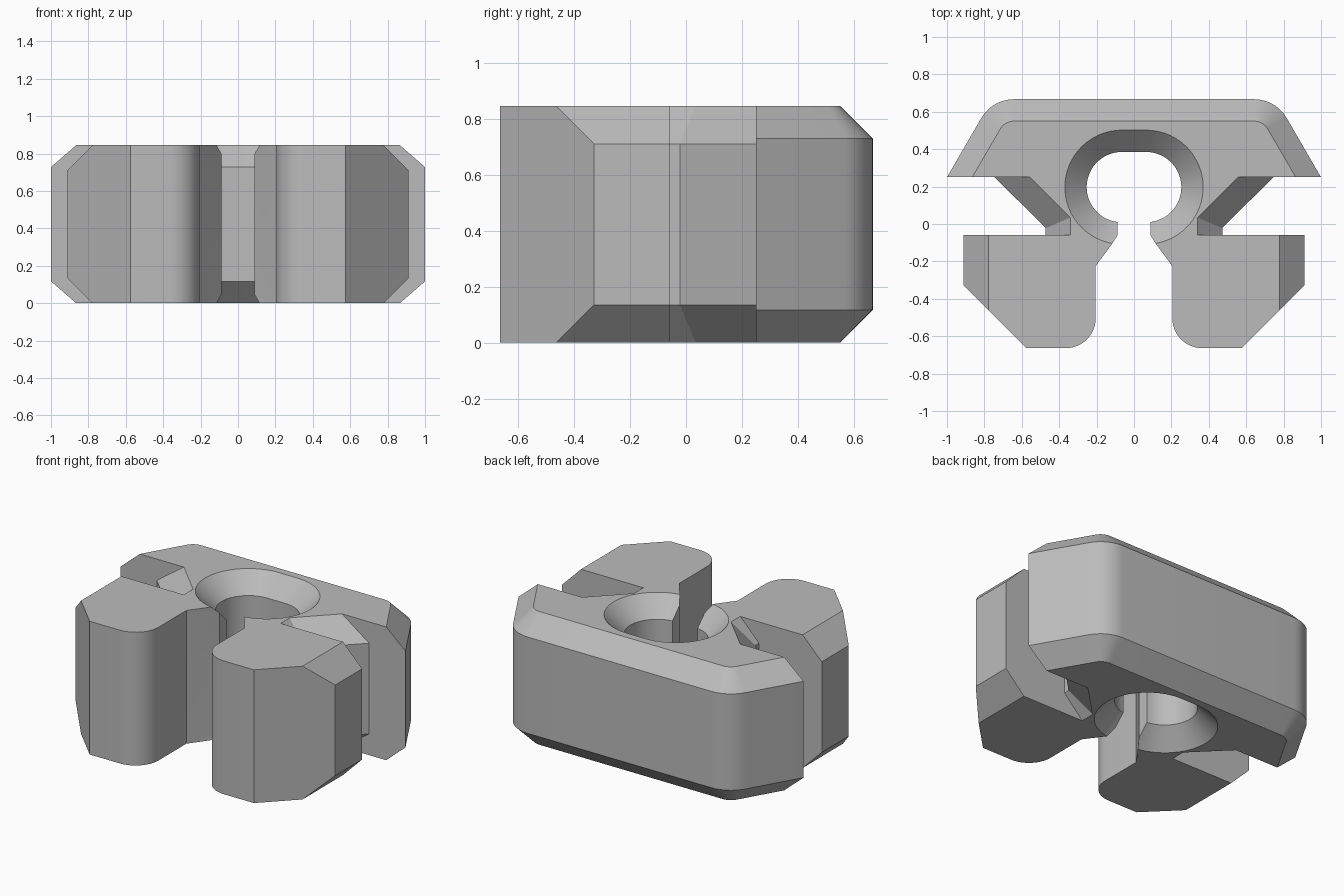
import bpy
import bmesh
from math import cos, sin, radians

cube = bpy.data.objects.get("Cube")
if cube:
    bpy.data.objects.remove(cube, do_unlink=True)

H = 0.845      # block height
HEAD = 0.117   # bevel of head and bore
SIDE = 0.135   # bevel of neck and jaws


def polar(cx, cy, r, deg):
    return cx + r * cos(radians(deg)), cy + r * sin(radians(deg))


def arc(cx, cy, r_wall, r_cap, start, end, steps, bevel):
    """Columns around an arc: wall point, cap point, bevel depth."""
    angles = [start + (end - start) * i / steps for i in range(steps + 1)]
    return [(polar(cx, cy, r_wall, a), polar(cx, cy, r_cap, a), bevel) for a in angles]


# Each column is (wall xy, cap xy, bevel depth), listed along the +x half
columns = []
# Head: rounded rear corner and flared side
columns += arc(0.643, 0.467, 0.2, 0.2 - HEAD, 90, 30, 10, HEAD)
columns += [((1.0, 0.25), (0.865, 0.25), HEAD)]
# Neck
columns += [
    ((0.745, 0.25), (0.555, 0.25), SIDE),
    ((0.472, -0.022), (0.34, 0.035), SIDE),
    ((0.472, -0.058), (0.34, -0.058), SIDE),
]
# Jaw: bevelled outer side, slanted corner, rounded inner corner
columns += [
    ((0.912, -0.058), (0.777, -0.058), SIDE),
    ((0.912, -0.328), (0.777, -0.463), SIDE),
    ((0.576, -0.664), (0.576, -0.664), 0),
]
columns += arc(0.365, -0.504, 0.16, 0.16, 270, 180, 12, 0)
# Entry slot
slot_cap = polar(0.065, 0.197, 0.305, -80.5)
columns += [
    ((0.205, -0.225), (0.205, -0.225), 0),
    ((0.088, -0.06), slot_cap, 0.047),
]
# Countersunk bore
bore = arc(0.065, 0.197, 0.188, 0.305, -83, 90, 28, HEAD)
bore[0] = (bore[0][0], slot_cap, HEAD)
columns += bore

# Mirror the half outline into one closed loop
mirrored = [((-w[0], w[1]), (-c[0], c[1]), d) for w, c, d in reversed(columns)]
loop = columns + mirrored

# Loft bottom cap, walls and top cap
bm = bmesh.new()
rings = [
    [bm.verts.new((*c, 0)) for w, c, d in loop],
    [bm.verts.new((*w, d)) for w, c, d in loop],
    [bm.verts.new((*w, H - d)) for w, c, d in loop],
    [bm.verts.new((*c, H)) for w, c, d in loop],
]
count = len(loop)
for low, high in zip(rings, rings[1:]):
    for i in range(count):
        j = (i + 1) % count
        bm.faces.new((low[i], low[j], high[j], high[i]))
bm.faces.new(rings[0])
bm.faces.new(rings[-1])
bmesh.ops.remove_doubles(bm, verts=bm.verts[:], dist=0.0005)
bmesh.ops.dissolve_degenerate(bm, edges=bm.edges[:], dist=0.0005)
bmesh.ops.recalc_face_normals(bm, faces=bm.faces[:])

mesh = bpy.data.meshes.new("clip_block")
bm.to_mesh(mesh)
bm.free()
block = bpy.data.objects.new("clip_block", mesh)
bpy.context.collection.objects.link(block)

# Plain grey material
grey = bpy.data.materials.new("plain_grey")
grey.use_nodes = True
colour = (0.5, 0.5, 0.5, 1)
grey.diffuse_color = colour
grey.node_tree.nodes["Principled BSDF"].inputs["Base Color"].default_value = colour
mesh.materials.append(grey)

# Smooth arcs, crisp bevels
bpy.ops.object.select_all(action="DESELECT")
block.select_set(True)
bpy.context.view_layer.objects.active = block
bpy.ops.object.shade_smooth_by_angle(angle=radians(25))
